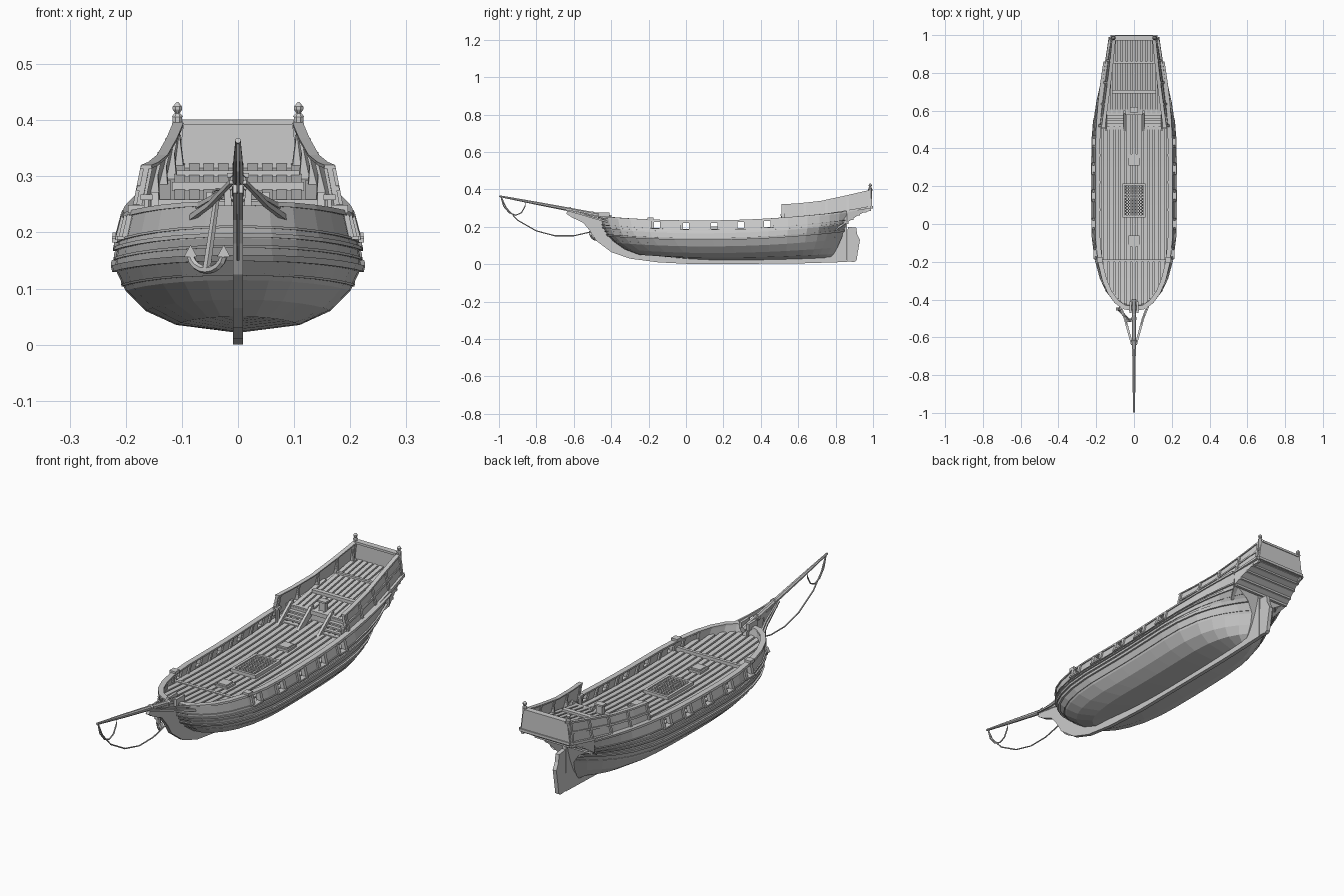
import bpy, bmesh, math
from mathutils import Vector as V

if "Cube" in bpy.data.objects:
    bpy.data.objects.remove(bpy.data.objects["Cube"])

# ---------- helpers: a "part" is (verts, faces); obj() merges parts ----------
def obj(name, parts):
    bm = bmesh.new()
    for vs, fs in parts:
        bv = [bm.verts.new(v) for v in vs]
        for f in fs:
            bm.faces.new([bv[i] for i in f])
    bmesh.ops.remove_doubles(bm, verts=bm.verts, dist=1e-5)
    bmesh.ops.recalc_face_normals(bm, faces=bm.faces)
    me = bpy.data.meshes.new(name)
    bm.to_mesh(me)
    bm.free()
    o = bpy.data.objects.new(name, me)
    bpy.context.collection.objects.link(o)
    return o

def loft(rings):
    n = len(rings[0])
    vs = [v for r in rings for v in r]
    fs = [(i*n+j, i*n+(j+1) % n, (i+1)*n+(j+1) % n, (i+1)*n+j)
          for i in range(len(rings)-1) for j in range(n)]
    last = (len(rings)-1)*n
    return vs, fs + [tuple(range(n)), tuple(range(last, last+n))]

def box(c, s):
    x, y, z = c
    a, b, h = s[0]/2, s[1]/2, s[2]/2
    return loft([[(x+i*a, y+k*b, z+j*h) for i, j in ((-1, -1), (1, -1), (1, 1), (-1, 1))] for k in (-1, 1)])

def tube(pts, r, n=8, r2=None):
    pts = [V(p) for p in pts]
    rings = []
    for i, p in enumerate(pts):
        t = (pts[min(i+1, len(pts)-1)] - pts[max(i-1, 0)]).normalized()
        side = t.cross(V((0, 0, 1)) if abs(t.z) < .95 else V((0, 1, 0))).normalized()
        up = side.cross(t)
        q = r if r2 is None else r + (r2-r)*i/(len(pts)-1)
        rings.append([p + side*math.cos(a)*q + up*math.sin(a)*q
                      for a in ((k+.5)*math.tau/n for k in range(n))])
    return loft(rings)

def both(parts):
    return parts + [([(-v[0], v[1], v[2]) for v in vs], fs) for vs, fs in parts]

def plate(yz, t):
    return loft([[(x, y, z) for y, z in yz] for x in (-t/2, t/2)])

# ---------- hull surface: levels (z mid, half width, y bow, y stern, stern half width, z bow, z stern)
LV = [(.022, .008, -.15, .77, .008, .045, .035), (.035, .11, -.25, .79, .012, .05, .055),
      (.06, .165, -.33, .81, .016, .08, .09), (.095, .2, -.38, .83, .025, .115, .135),
      (.135, .219, -.42, .845, .06, .155, .18), (.165, .216, -.44, .855, .12, .19, .215),
      (.192, .21, -.45, .858, .147, .22, .245), (.23, .2, -.455, .86, .155, .253, .28)]
ST = [0, .008, .03, .07, .12, .19, .28, .36, .44, .52, .6, .68, .76, .84, .89, .93, .97, 1]

def H(s, lv):
    i = min(int(lv), 6)
    zm, hw, y0, y1, ws, zb, zs = [a+(b-a)*(lv-i) for a, b in zip(LV[i], LV[i+1])]
    x = hw*(1-(1-min(s/.35, 1))**2.3)**(1/2.3)
    x += (ws-hw)*(max(0, s-.6)/.4)**(4.5 - lv*.35)
    z = zm + (zb-zm)*max(0, 1-s/.4)**2 + (zs-zm)*(max(0, s-.4)/.6)**2
    return V((x, y0+(y1-y0)*s, z))

# strip wrapped round the hull from stern to bow to stern
def band(l0, l1, out, inn):
    path = [(s, 1) for s in ST[::-1]] + [(s, -1) for s in ST[1:]]
    P = lambda k, l: V((H(k[0], l).x*k[1], *H(k[0], l).yz))
    rings = []
    for i, k in enumerate(path):
        t = P(path[min(i+1, len(path)-1)], l1) - P(path[max(i-1, 0)], l1)
        n = V((-t.y, t.x, 0)).normalized()
        rings.append([P(k, l1)+n*out, P(k, l1)+n*inn, P(k, l0)+n*inn, P(k, l0)+n*out])
    return loft(rings)

DL = 5.5
levels = [0, 1, 2, 3, 4, 5, DL]
obj("hull", [loft([[H(s, l) for l in levels] + [V((-H(s, l).x, *H(s, l).yz)) for l in levels[::-1]] for s in ST])])
bulwark = obj("bulwark", [band(5.3, 7, .001, -.014)])
obj("wales", [band(a, b, o, -.006) for a, b, o in
              ((3.85, 4.15, .008), (4.5, 4.65, .004), (5.05, 5.3, .007), (5.6, 5.75, .005), (3.2, 3.3, .003))])
obj("cap_rail", [band(6.85, 7.1, .006, -.018)])

# ---------- gun ports ----------
PORTS = [-.155, 0, .15, .292, .435]
def at(y, lv):
    y0, y1 = H(0, lv).y, H(1, lv).y
    return H((y-y0)/(y1-y0), lv)
cut = obj("port_cutter", [box((0, y, at(y, 6.3).z), (.6, .04, .034)) for y in PORTS])
cut.hide_render = True
cut.hide_viewport = True
m = bulwark.modifiers.new("ports", 'BOOLEAN')
m.object = cut
m.solver = 'EXACT'
frames = []
for y in PORTS:
    for d in (-.025, .025):
        a, b = at(y+d, 5.7), at(y+d, 6.9)
        frames.append(tube([a, b], .011, 4))
    frames.append(box(at(y, 5.75), (.026, .06, .007)))
obj("port_frames", both(frames))
obj("bulwark_ribs", both([tube([at(y, 5.5)-V((.016, 0, 0)), at(y, 6.95)-V((.016, 0, 0))], .009, 4)
                          for y in (-.3, -.22, -.08, .075, .22, .365, .49)]))
obj("bow_rail_ends", both([box(at(-.19, 7)+V((-.006, 0, .006)), (.03, .03, .014))]))

# ---------- planked decks ----------
def planks(y0, y1, half, zf, w=.022, gap=.008, th=.012):
    parts = []
    for i in range(-7, 8):
        x = i*(w+gap)
        ok = [y for y in (y0+(y1-y0)*k/80 for k in range(81)) if half(y) >= abs(x)+w*.4]
        if len(ok) < 4:
            continue
        ys = [ok[0]+(ok[-1]-ok[0])*k/8 for k in range(9)]
        parts.append(loft([[(x+a*w/2, y, zf(y)+b*th) for a, b in ((-1, -.5), (1, -.5), (1, .7), (-1, .7))] for y in ys]))
    return parts
dz = lambda y: at(y, DL).z
dh = lambda y: at(y, DL).x - .01
obj("main_deck", planks(-.2, .6, dh, dz))
obj("bow_deck", planks(-.43, -.2, dh, lambda y: dz(y)+.01) + [box((0, -.195, dz(-.195)+.012), (.36, .014, .02))])

# ---------- hatches ----------
hz = dz(.13)+.012
hatch = both([box((.056, .125, hz), (.012, .18, .022))])
hatch += [box((0, y, hz), (.11, .012, .022)) for y in (.041, .209)]
hatch += [box((-.045+i*.015, .125, hz), (.006, .16, .012)) for i in range(7)]
hatch += [box((0, .06+i*.0163, hz), (.1, .006, .014)) for i in range(9)]
obj("hatch_grating", hatch)
obj("small_hatches", [p for y in (-.09, .34) for p in
                      (box((0, y, dz(y)+.01), (.06, .06, .014)), box((0, y, dz(y)+.018), (.046, .046, .012)))])

# ---------- raised stern: side panels (y, x bottom, x top, z bottom, z top) ----------
QS = [(.51, .184, .168, .235, .318), (.6, .176, .156, .242, .323), (.72, .16, .14, .257, .336),
      (.86, .141, .123, .278, .366), (.99, .122, .11, .30, .396)]
def Q(y, t):
    i = max(k for k in range(4) if QS[k][0] <= y)
    f = (y-QS[i][0])/(QS[i+1][0]-QS[i][0])
    _, xb, xt, zb, zt = [a+(b-a)*f for a, b in zip(QS[i], QS[i+1])]
    return V((xb+(xt-xb)*t, y, zb+(zt-zb)*t))
QY = [q[0] for q in QS]
def qband(t0, t1, out, inn):
    return loft([[Q(y, t0)+V((out, 0, 0)), Q(y, t1)+V((out, 0, 0)), Q(y, t1)+V((inn, 0, 0)), Q(y, t0)+V((inn, 0, 0))]
                 for y in QY])
obj("stern_sides", both([qband(-.15, 1, 0, -.01)]))
obj("stern_rails", both([qband(.95, 1.03, .005, -.014), qband(.48, .58, .005, -.004), qband(0, .12, .012, -.004)]))
obj("stern_ribs", both([tube([Q(y, .02)+V((d, 0, 0)), Q(y, 1)+V((d, 0, 0))], .008, 4)
                        for y in (.52, .635, .75, .865, .98) for d in (.001, -.009)]))
obj("stern_knees", both([loft([[Q(y+d, .1)-V((.01, 0, 0)), Q(y+d, .9)-V((.01, 0, 0)), Q(y+d, .1)-V((.03, 0, 0))]
                               for d in (-.005, .005)]) for y in (.635, .75, .865, .96)]))

# quarterdeck floor, beams, bulkhead
qz = lambda y: .25+.065*(y-.58)/.4
obj("quarterdeck", planks(.58, .985, lambda y: Q(y, .2).x-.008, qz, .019, .007))
obj("quarterdeck_base", [loft([[(a*(Q(y, .1).x-.003), y, qz(y)+b) for a, b in ((-1, -.014), (1, -.014), (1, 0), (-1, 0))]
                               for y in (.59, .72, .86, .985)])])
obj("quarterdeck_beams", [box((0, .70, qz(.7)+.012), (.235, .02, .016)), box((0, .855, qz(.855)+.01), (.22, .012, .012)),
                          box((0, .585, .25), (.33, .018, .018)), box((0, .6, .215), (.35, .012, .08)),
                          box((0, .605, .27), (.03, .02, .06)), box((0, .605, .302), (.04, .03, .008))])

# two stairways with stringers
stair = []
for k in range(6):
    stair.append(box((.1, .508+k*.015, .192+k*.0115), (.09, .017, .007)))
for x in (.05, .148):
    stair.append(loft([[(x+d, y, z) for y, z in ((.49, .182), (.49, .2), (.585, .272), (.6, .272), (.6, .245), (.515, .182))]
                       for d in (-.006, .006)]))
obj("stairs", both(stair))
obj("stair_posts", both([tube([(.163, .515, .18), (.163, .515, .26)], .009), box((.163, .515, .263), (.022, .022, .01))]))

# ---------- transom and overhanging counter ----------
obj("transom", [loft([[(-.122, y, .298), (.122, y, .298), (.11, y, .39), (.09, y, .397), (-.09, y, .397), (-.11, y, .39)]
                      for y in (.978, .995)]), box((0, .985, .396), (.2, .026, .01)), box((0, .99, .305), (.248, .02, .012))])
CS = [(.8, .12, .18, .25), (.86, .148, .222, .278), (.92, .136, .262, .295), (.985, .122, .295, .315)]
obj("counter", [loft([[(a*w, y, z) for a, z in ((-1, z0), (1, z0), (1, z1), (-1, z1))] for y, w, z0, z1 in CS])])
obj("counter_mouldings", [box((0, y, z), (2*w, .012, .01)) for y, w, z in
                          ((.862, .142, .22), (.89, .143, .242), (.925, .137, .265), (.958, .13, .282))])
fin = []
for r0, z0, r1, z1 in ((.01, .3, .009, .406), (.011, .406, .006, .412), (.004, .412, .009, .419),
                       (.009, .419, .009, .424), (.009, .424, .002, .432)):
    fin.append(tube([(.108, .985, z0), (.108, .985, z1)], r0, 8, r1))
obj("finials", both(fin))

# ---------- keel, stem, rudder ----------
obj("keel_and_stem", [plate([(-.635, .285), (-.64, .27), (-.61, .25), (-.55, .222), (-.515, .18), (-.48, .125), (-.4, .065),
                             (-.3, .03), (-.15, .01), (.05, 0), (.6, .004), (.86, .012), (.86, .22), (.8, .2), (.74, .035),
                             (.3, .03), (-.12, .05), (-.3, .11), (-.4, .17), (-.42, .25), (-.48, .275), (-.56, .272)], .018)])
obj("rudder", [plate([(.865, .2), (.91, .195), (.915, .16), (.93, .13), (.918, .06), (.912, .02), (.9, .012), (.862, .015)], .018)])

# ---------- bowsprit, head rails, rigging ----------
obj("bowsprit", [tube([(0, -.4, .25), (0, -.8, .326), (0, -.998, .364)], .013, 8, .005)]
    + [tube([(0, y-.006, z-.001), (0, y+.006, z+.001)], .015, 8) for y, z in ((-.62, .292), (-.5, .269))]
    + both([box((.018, -.44, .262), (.012, .06, .03))]))
obj("head_rails", both([tube([(.085, -.41, .225), (.05, -.5, .25), (.012, -.64, .29)], .007, 4, .005),
                        tube([(.075, -.42, .245), (.045, -.5, .262), (.01, -.63, .288)], .006, 4, .004)]))
obj("rigging", [tube([(0, -.99, .362), (0, -.975, .31), (0, -.945, .275), (0, -.91, .262), (0, -.88, .275), (0, -.86, .31), (0, -.855, .335)], .003, 6),
                tube([(0, -.99, .362), (0, -.96, .3), (0, -.9, .235), (0, -.8, .178), (0, -.7, .152), (0, -.6, .152), (0, -.5, .175)], .003, 6)])

# ---------- anchor hung beside the stem, turned slightly aft ----------
A = lambda x, z: (x, -.515 - (x+.02)*1.0, z)
arc = [A(-.055+.03*math.cos(a), .163+.03*math.sin(a)) for a in (math.radians(190+k*20) for k in range(9))]
ring = [A(-.036+.009*math.cos(k*math.tau/10), .268+.009*math.sin(k*math.tau/10)) for k in range(11)]
obj("anchor", [tube([A(-.038, .26), A(-.056, .135)], .006, 6, .008), tube(arc, .007, 6), tube(ring, .0025, 6)]
    + [loft([[(arc[i][0]-.012, arc[i][1]+d, .156), (arc[i][0]+.012, arc[i][1]+d, .156), (arc[i][0], arc[i][1]+d, .178)]
             for d in (-.008, .008)]) for i in (0, -1)])
